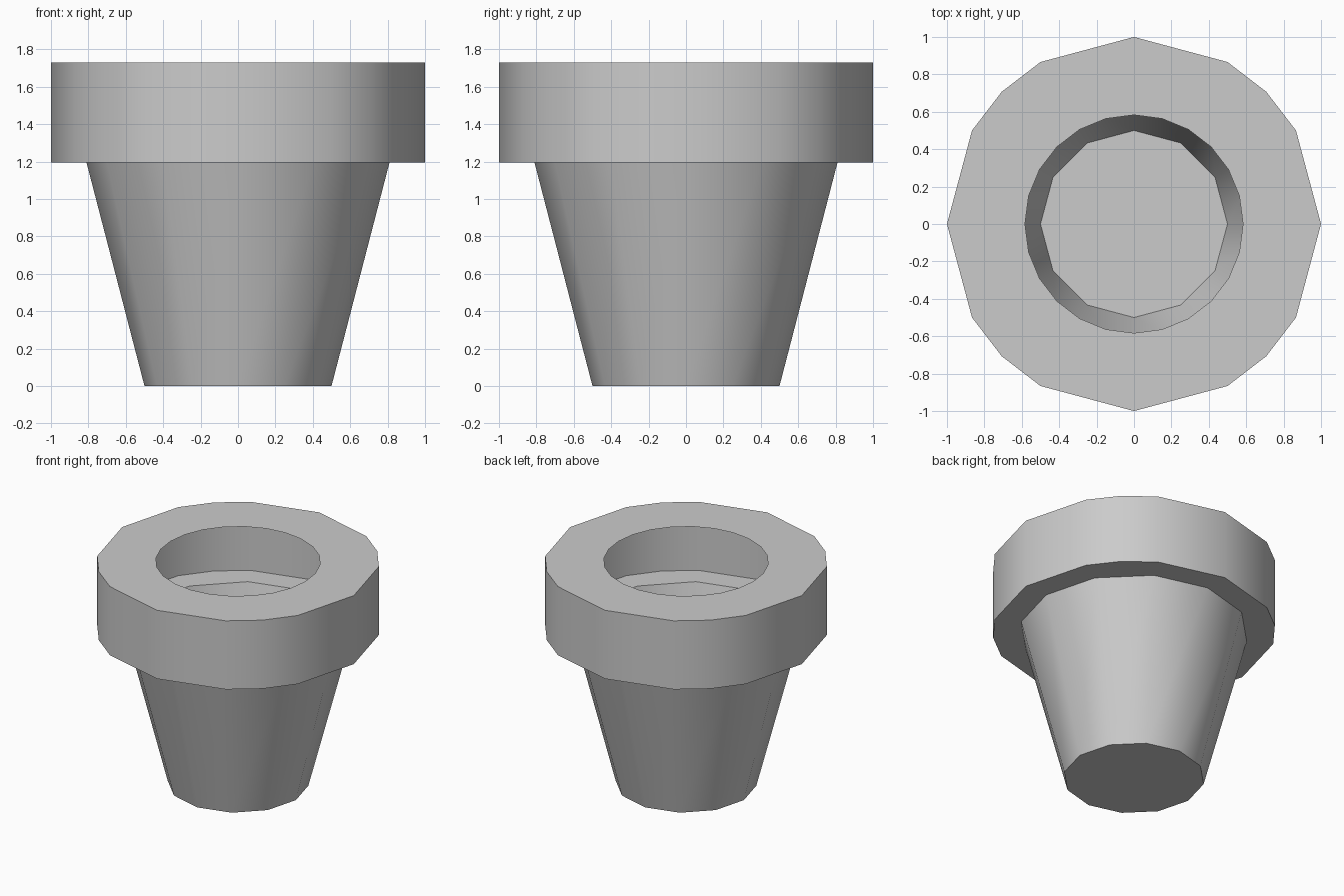
import bpy, bmesh
from math import sin, cos, radians, pi

if "Cube" in bpy.data.objects:
    bpy.data.objects.remove(bpy.data.objects["Cube"])

bm = bmesh.new()


def ring(angles, r, z):
    vs = [bm.verts.new((r * cos(a), r * sin(a), z)) for a in angles]
    for i, v in enumerate(vs):
        bm.edges.new((vs[i - 1], v))
    return vs


def wall(a, b):
    for i in range(len(a)):
        bm.faces.new((a[i - 1], a[i], b[i], b[i - 1]))


def loop_edges(vs):
    return [bm.edges.get((vs[i - 1], v)) for i, v in enumerate(vs)]


def annulus(outer, inner):
    bmesh.ops.triangle_fill(bm, use_beauty=True,
                            edges=loop_edges(outer) + loop_edges(inner))


twelve = [i * pi / 6 for i in range(12)]
twenty_four = [i * pi / 12 for i in range(24)]
rim_angles = [radians(q + a) for q in (0, 90, 180, 270) for a in (0, 30, 45, 60)]

# Tapered hollow body with closed base
base = ring(twelve, 0.5, 0.0)
neck = ring(twelve, 0.81, 1.195)
wall(base, neck)
bm.faces.new(base[::-1])

# Hollow rim: underside, outer wall, top with round opening
rim_low = ring(rim_angles, 1.0, 1.195)
rim_top = ring(rim_angles, 1.0, 1.73)
opening = ring(twenty_four, 0.583, 1.73)
annulus(rim_low, neck)
wall(rim_low, rim_top)
annulus(rim_top, opening)

bmesh.ops.recalc_face_normals(bm, faces=bm.faces[:])
mesh = bpy.data.meshes.new("flower_pot")
bm.to_mesh(mesh)
bm.free()
pot = bpy.data.objects.new("flower_pot", mesh)
bpy.context.collection.objects.link(pot)

# Smooth sides, crisp rim edges
bpy.context.view_layer.objects.active = pot
pot.select_set(True)
bpy.ops.object.shade_smooth_by_angle(angle=radians(40))
